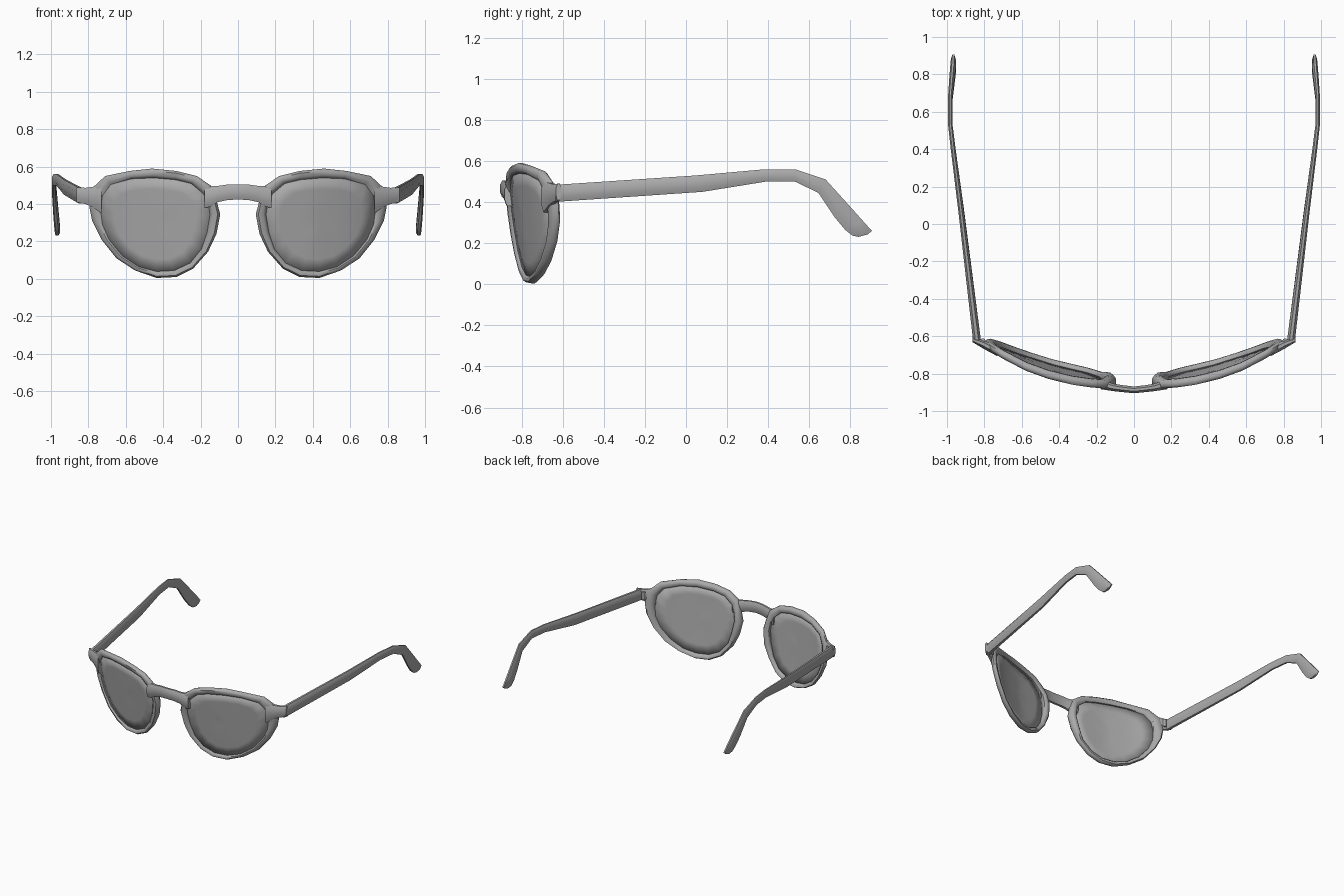
import bpy, math

if "Cube" in bpy.data.objects:
    bpy.data.objects.remove(bpy.data.objects["Cube"])

def material(name, value):
    m = bpy.data.materials.new(name)
    m.diffuse_color = (value, value, value, 1)
    m.use_nodes = True
    m.node_tree.nodes["Principled BSDF"].inputs["Base Color"].default_value = m.diffuse_color
    return m

FRAME = material("frame grey", 0.40)
LENS = material("lens grey", 0.40)

# front wrap of the glasses: y of the front surface along x
WRAP = [(0, -.905), (.1, -.895), (.2, -.88), (.4, -.845), (.6, -.775), (.8, -.67), (.9, -.61)]

def front_y(x, z):
    """Front surface depth: wrap curve plus the backward lean of the lower rim."""
    for (x0, y0), (x1, y1) in zip(WRAP, WRAP[1:]):
        if x <= x1:
            break
    return y0 + (y1 - y0) * (x - x0) / (x1 - x0) + .12 * (.55 - z)

def build(name, verts, faces, mat, angle=50):
    me = bpy.data.meshes.new(name)
    me.from_pydata(verts, [], faces)
    me.materials.append(mat)
    ob = bpy.data.objects.new(name, me)
    bpy.context.collection.objects.link(ob)
    bpy.context.view_layer.objects.active = ob
    bpy.ops.object.mode_set(mode='EDIT')
    bpy.ops.mesh.select_all(action='SELECT')
    bpy.ops.mesh.normals_make_consistent(inside=False)
    bpy.ops.object.mode_set(mode='OBJECT')
    me.polygons.foreach_set("use_smooth", [True] * len(me.polygons))
    me.set_sharp_from_angle(angle=math.radians(angle))
    mir = ob.modifiers.new("mirror", 'MIRROR')
    mir.merge_threshold = .0005
    return ob

def loft(name, rings, mat, loop=False, cap_start=False, cap_end=False, angle=50):
    """Skin a list of equal rings; a loop joins the last ring to the first."""
    n, m = len(rings), len(rings[0])
    verts = [p for r in rings for p in r]
    faces = []
    for i in range(n if loop else n - 1):
        a, b = i * m, (i + 1) % n * m
        faces += [(a + j, a + (j + 1) % m, b + (j + 1) % m, b + j) for j in range(m)]
    if cap_start:
        faces.append(tuple(range(m)))
    if cap_end:
        faces.append(tuple(range((n - 1) * m, n * m)))
    return build(name, verts, faces, mat, angle)

# rounded section shared by all frame parts: (across, depth) from 0 to 1
SECTION = [(0, .3), (.25, 0), (.7, 0), (1, .25), (1, .75), (.7, 1), (.25, 1), (0, .7)]

# rim outline: outer x, z, inner x, z
RIM = [(.14, .495, .185, .455), (.22, .55, .25, .51), (.33, .577, .335, .53),
       (.46, .59, .45, .54), (.58, .577, .57, .535), (.71, .55, .68, .505),
       (.78, .485, .725, .445), (.795, .385, .735, .37), (.78, .31, .725, .29),
       (.73, .21, .69, .21), (.65, .11, .62, .125), (.55, .045, .53, .065),
       (.435, .005, .435, .04), (.33, .01, .34, .045), (.24, .055, .255, .085),
       (.16, .145, .195, .16), (.115, .24, .165, .25), (.095, .345, .15, .345),
       (.115, .42, .16, .41)]
rings = []
for ox, oz, ix, iz in RIM:
    # the rim is thicker at the nose rest
    thick = .06 if ox < .13 else .045
    ring = []
    for t, d in SECTION:
        x, z = ox + (ix - ox) * t, oz + (iz - oz) * t
        ring.append((x, front_y(x, z) + d * thick, z))
    rings.append(ring)
loft("rim", rings, FRAME, loop=True)

# lens: concentric rings following the wrap, set inside the rim
cx, cz, steps = .445, .30, (1.02, .75, .5, .25)
verts, faces, n = [], [], len(RIM)
for s in steps:
    for _, _, ix, iz in RIM:
        x, z = cx + (ix - cx) * s, cz + (iz - cz) * s
        verts.append((x, front_y(x, z) + .018, z))
verts.append((cx, front_y(cx, cz) + .018, cz))
for k in range(len(steps) - 1):
    for j in range(n):
        q = (j + 1) % n
        faces.append((k * n + j, k * n + q, (k + 1) * n + q, (k + 1) * n + j))
last = (len(steps) - 1) * n
faces += [(last + j, last + (j + 1) % n, len(verts) - 1) for j in range(n)]
lens = build("lens", verts, faces, LENS)
sol = lens.modifiers.new("thickness", 'SOLIDIFY')
sol.thickness, sol.offset = .006, 0

def bar(name, stations, **kw):
    """Bar across the front; stations are x, top z, bottom z, depth."""
    rings = []
    for x, top, bot, thick in stations:
        y = front_y(x, .55)
        rings.append([(x, y + d * thick, top + (bot - top) * t) for t, d in SECTION])
    return loft(name, rings, FRAME, **kw)

# nose bridge, half of it before mirroring
bar("bridge", [(0, .506, .425, .036), (.06, .504, .421, .037), (.11, .497, .41, .04),
               (.15, .495, .385, .05), (.18, .49, .38, .05)], cap_end=True)

# end piece at the outer corner of the rim
bar("end_piece", [(.73, .50, .35, .05), (.78, .492, .385, .05), (.815, .487, .40, .045),
                  (.863, .49, .41, .025)], cap_start=True, cap_end=True)

# hinge barrel between end piece and temple
rings = [[(.808 + .014 * math.cos(a * math.pi / 4), -.625 + .014 * math.sin(a * math.pi / 4), z)
          for a in range(8)] for z in (.415, .475)]
loft("hinge", rings, FRAME, cap_start=True, cap_end=True)

# temple arm: top y, z, bottom y, z, outer x, inner x
ARM = [(-.635, .485, -.635, .402, .858, .818), (-.61, .486, -.61, .403, .862, .82),
       (.05, .53, .08, .45, .938, .908), (.385, .56, .39, .50, .978, .952),
       (.53, .56, .53, .50, .994, .97), (.68, .51, .645, .445, .995, .971),
       (.79, .388, .725, .325, .988, .96), (.86, .31, .775, .265, .983, .953),
       (.905, .26, .81, .237, .979, .953), (.885, .243, .84, .231, .976, .958)]
rings = []
for ty, tz, by, bz, xo, xi in ARM:
    rings.append([(xo + (xi - xo) * d, ty + (by - ty) * t, tz + (bz - tz) * t)
                  for t, d in SECTION])
loft("temple", rings, FRAME, cap_start=True, cap_end=True)
